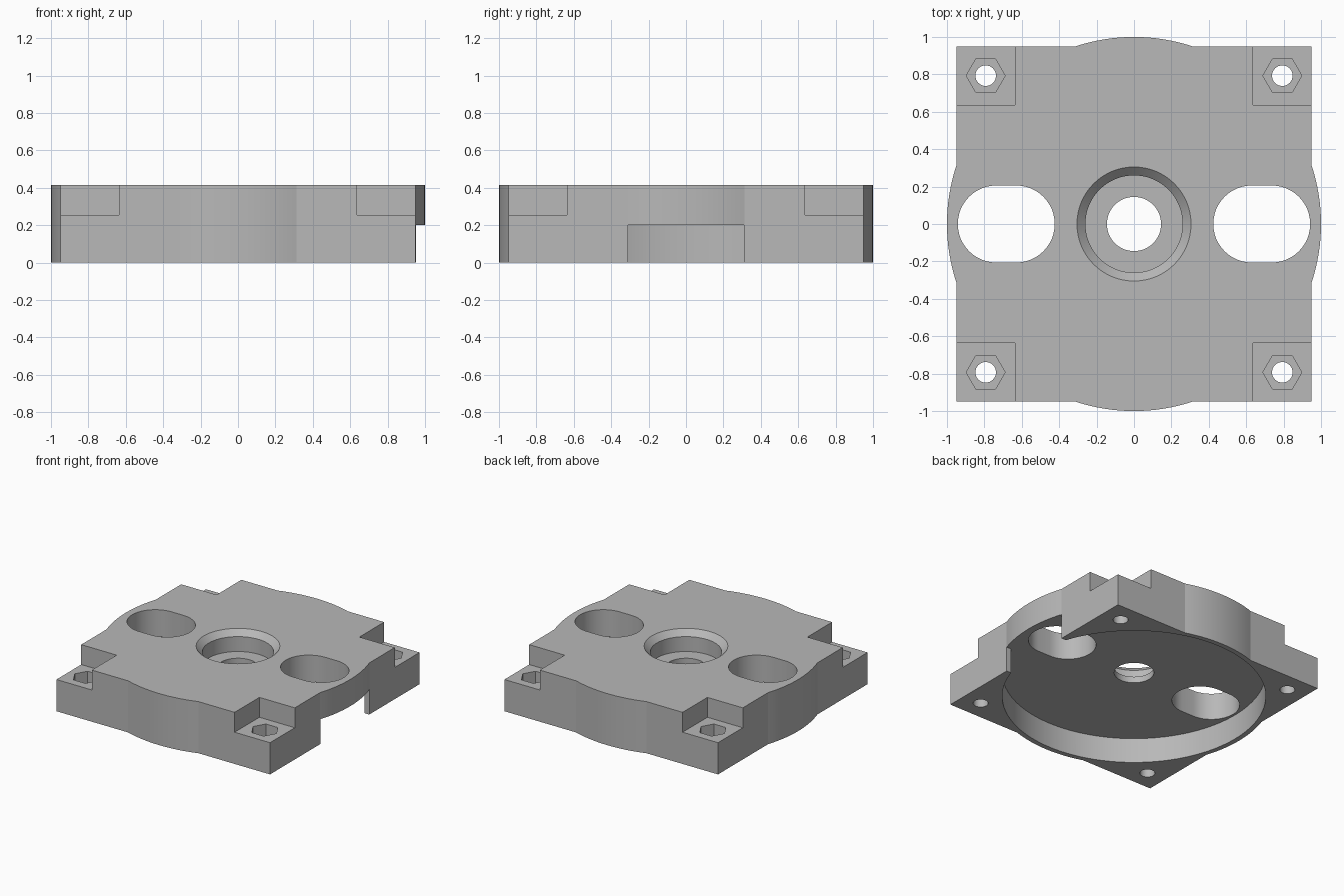
import bpy
import bmesh
from math import pi, sin, cos, asin, radians

if "Cube" in bpy.data.objects:
    bpy.data.objects.remove(bpy.data.objects["Cube"], do_unlink=True)

HALF, RADIUS, TOP = 0.95, 1.0, 0.415
RECESS_TOP, STEP = 0.2, 0.255

grey = bpy.data.materials.new("plain_grey")
grey.use_nodes = True
colour = (0.48, 0.48, 0.48, 1)
grey.diffuse_color = colour
grey.node_tree.nodes["Principled BSDF"].inputs["Base Color"].default_value = colour


def arc(cx, cy, r, start, end, n):
    return [(cx + r * cos(start + (end - start) * i / n),
             cy + r * sin(start + (end - start) * i / n)) for i in range(n + 1)]


def circle(cx, cy, r, n):
    return arc(cx, cy, r, 0, 2 * pi, n)[:-1]


def rect(x0, x1, y0, y1):
    return [(x0, y0), (x1, y0), (x1, y1), (x0, y1)]


def loft(name, sections):
    """Solid through stacked (outline, z) sections with equal point counts."""
    bm = bmesh.new()
    rings = [[bm.verts.new((x, y, z)) for x, y in pts] for pts, z in sections]
    for low, high in zip(rings, rings[1:]):
        for i in range(len(low)):
            j = (i + 1) % len(low)
            bm.faces.new((low[i], low[j], high[j], high[i]))
    bm.faces.new(rings[0][::-1])
    bm.faces.new(rings[-1])
    mesh = bpy.data.meshes.new(name)
    bm.to_mesh(mesh)
    bm.free()
    mesh.materials.append(grey)
    obj = bpy.data.objects.new(name, mesh)
    bpy.context.collection.objects.link(obj)
    return obj


def cut(name, sections):
    cutter = loft(name, sections)
    cutter.hide_render = True
    bpy.context.view_layer.objects.active = plate
    mod = plate.modifiers.new(name, "BOOLEAN")
    mod.operation, mod.solver, mod.object = "DIFFERENCE", "EXACT", cutter
    bpy.ops.object.modifier_apply(modifier=mod.name)
    bpy.data.objects.remove(cutter, do_unlink=True)


# Square plate with a shallow round bulge on each side
spread = asin((RADIUS ** 2 - HALF ** 2) ** 0.5)
outline = []
for k in range(4):
    mid = k * pi / 2
    outline += arc(0, 0, RADIUS, mid - spread, mid + spread, 16)
    outline.append((HALF * 2 ** 0.5 * cos(mid + pi / 4),
                    HALF * 2 ** 0.5 * sin(mid + pi / 4)))
plate = loft("mounting_plate", [(outline, 0), (outline, TOP)])

# Round recess underneath and the notch opening it on one side
disc = circle(0, 0, 0.96, 128)
cut("recess_cutter", [(disc, -0.1), (disc, RECESS_TOP)])
notch = rect(0.8, 1.2, -0.31, 0.31)
cut("notch_cutter", [(notch, -0.1), (notch, RECESS_TOP)])

# Chamfered central bore with a smaller through hole
bore = circle(0, 0, 0.26, 64)
cut("bore_cutter", [(bore, 0.25), (bore, TOP - 0.045),
                    (circle(0, 0, 0.305, 64), TOP),
                    (circle(0, 0, 0.305, 64), TOP + 0.1)])
hole = circle(0, 0, 0.145, 48)
cut("centre_hole_cutter", [(hole, 0.1), (hole, TOP + 0.1)])

# Rounded slots either side of the bore
for side in (-1, 1):
    x = side * 0.683
    slot = (arc(x + 0.053, 0, 0.206, -pi / 2, pi / 2, 24)
            + arc(x - 0.053, 0, 0.206, pi / 2, 1.5 * pi, 24))
    cut("slot_cutter", [(slot, 0.1), (slot, TOP + 0.1)])

# Lowered corners, each with a hexagonal nut pocket and bolt hole
for sx in (-1, 1):
    for sy in (-1, 1):
        x0, x1 = sorted((sx * 0.635, sx * 1.2))
        y0, y1 = sorted((sy * 0.635, sy * 1.2))
        corner = rect(x0, x1, y0, y1)
        cut("corner_cutter", [(corner, STEP), (corner, TOP + 0.1)])
        x, y = sx * 0.793, sy * 0.793
        nut = circle(x, y, 0.104, 6)
        cut("nut_cutter", [(nut, STEP - 0.1), (nut, STEP + 0.1)])
        bolt = circle(x, y, 0.055, 32)
        cut("bolt_cutter", [(bolt, -0.1), (bolt, STEP + 0.1)])

# Smooth the round walls and keep the edges crisp
bpy.ops.object.select_all(action="DESELECT")
plate.select_set(True)
bpy.context.view_layer.objects.active = plate
bpy.ops.object.shade_smooth_by_angle(angle=radians(15))
